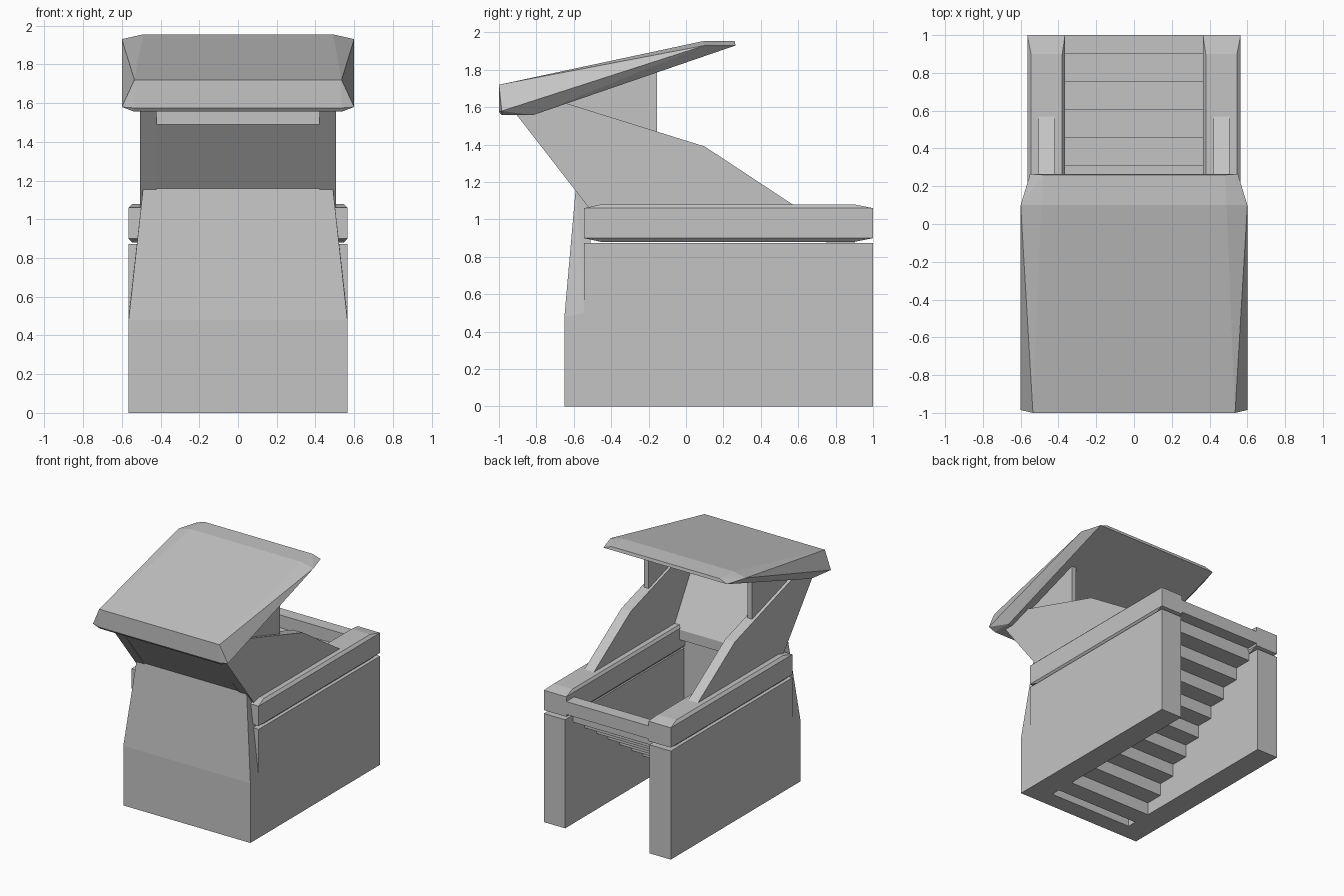
import bpy, bmesh

cube = bpy.data.objects.get("Cube")
if cube:
    bpy.data.objects.remove(cube, do_unlink=True)

GREY = (0.55, 0.55, 0.55, 1)
mat = bpy.data.materials.new("light_grey")
mat.use_nodes = True
mat.diffuse_color = GREY
mat.node_tree.nodes["Principled BSDF"].inputs["Base Color"].default_value = GREY


def finish(name, bm):
    bmesh.ops.recalc_face_normals(bm, faces=bm.faces)
    mesh = bpy.data.meshes.new(name)
    bm.to_mesh(mesh)
    bm.free()
    mesh.materials.append(mat)
    obj = bpy.data.objects.new(name, mesh)
    bpy.context.collection.objects.link(obj)
    return obj


def hull(name, points):
    """Convex solid around a few corner points."""
    bm = bmesh.new()
    for p in points:
        bm.verts.new(p)
    res = bmesh.ops.convex_hull(bm, input=bm.verts)
    loose = {g for g in res["geom_interior"] if isinstance(g, bmesh.types.BMVert)}
    bmesh.ops.delete(bm, geom=list(loose), context='VERTS')
    bmesh.ops.dissolve_limit(bm, angle_limit=0.01, verts=bm.verts, edges=bm.edges)
    return finish(name, bm)


def prism(name, profile, x0, x1):
    """Side profile (y, z) extruded across x."""
    bm = bmesh.new()
    face = bm.faces.new([bm.verts.new((x0, y, z)) for y, z in profile])
    res = bmesh.ops.extrude_face_region(bm, geom=[face])
    verts = [v for v in res["geom"] if isinstance(v, bmesh.types.BMVert)]
    bmesh.ops.translate(bm, verts=verts, vec=(x1 - x0, 0, 0))
    return finish(name, bm)


def box(name, x0, x1, y0, y1, z0, z1):
    return prism(name, [(y0, z0), (y1, z0), (y1, z1), (y0, z1)], x0, x1)


def both(points):
    return [(s * x, y, z) for x, y, z in points for s in (1, -1)]


# Side walls, capping rails, raked side panels and thin infill panels
for side, s in (("left", 1), ("right", -1)):
    box(side + "_wall", s * 0.375, s * 0.565, -0.545, 1, 0, 0.873)

    rail = []
    for y_end, y_in in ((-0.545, -0.455), (1, 0.9)):
        for x_out, x_in in ((0.365, 0.38), (0.565, 0.545)):
            for z_end, z_in in ((0.9, 0.88), (1.06, 1.08)):
                rail += [(s * x_out, y_end, z_end), (s * x_out, y_in, z_end),
                         (s * x_in, y_in, z_in)]
    hull(side + "_rail", rail)

    prism(side + "_raked_panel",
          [(-0.51, 1.05), (-0.91, 1.565), (-0.82, 1.57), (-0.67, 1.63),
           (0.1, 1.39), (0.57, 1.08), (0.6, 1.05)], s * 0.42, s * 0.505)
    prism(side + "_infill_panel",
          [(-0.7, 1.61), (-0.155, 1.44), (-0.155, 1.8)], s * 0.44, s * 0.48)

# Front wall: upright base, tapered upper half
hull("front_wall", both([
    (0.565, -0.65, 0), (0.565, -0.51, 0), (0.565, -0.65, 0.48),
    (0.565, -0.545, 0.5), (0.565, -0.51, 0.48),
    (0.49, -0.59, 1.16), (0.49, -0.51, 1.05)]))

# Leaning front panel under the roof
prism("leaning_front_panel",
      [(-0.59, 1.16), (-0.85, 1.49), (-0.85, 1.57), (-0.76, 1.59),
       (-0.44, 1.05), (-0.44, 0.97), (-0.52, 0.97)], -0.42, 0.42)

# Stair flight descending from the back
STEPS = 10
for i in range(STEPS):
    front = 0.9 - 0.148 * i
    back = 1.0 if i == 0 else front + 0.148
    low = 0.102 * (STEPS - 1 - i)
    box(f"step_{i + 1}", -0.375, 0.375, front, back, low, low + 0.104)

# Sloping roof slab with faceted rim
hull("roof", both([
    (0.535, -1, 1.72), (0.49, 0.1, 1.955), (0.48, 0.26, 1.955),
    (0.6, 0.1, 1.93), (0.55, 0.265, 1.93),
    (0.6, -0.985, 1.58), (0.535, -1, 1.575),
    (0.54, -0.985, 1.557), (0.54, -0.82, 1.557), (0.5, 0.25, 1.927)]))
